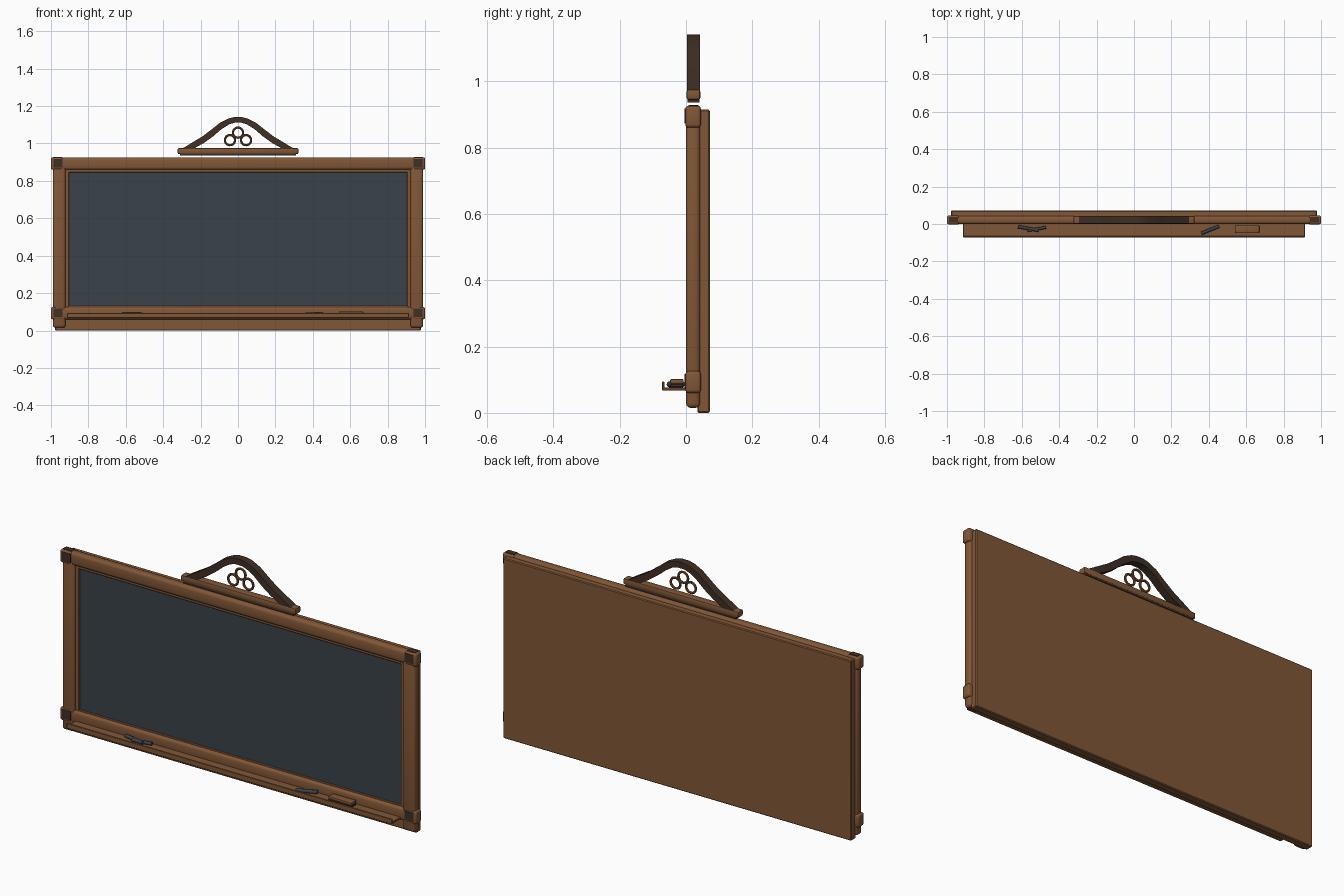
import bpy, bmesh, math
from mathutils import Vector

if "Cube" in bpy.data.objects:
    bpy.data.objects.remove(bpy.data.objects["Cube"])


def mat(name, rgb):
    m = bpy.data.materials.new(name)
    m.diffuse_color = (*rgb, 1)
    m.use_nodes = True
    m.node_tree.nodes["Principled BSDF"].inputs["Base Color"].default_value = m.diffuse_color
    return m


WOOD = mat("warm wood", (0.22, 0.095, 0.038))
DARK = mat("dark wood", (0.050, 0.029, 0.018))
SLATE = mat("slate", (0.042, 0.055, 0.068))


def finish(name, bm, material):
    bmesh.ops.recalc_face_normals(bm, faces=bm.faces)
    me = bpy.data.meshes.new(name)
    bm.to_mesh(me)
    bm.free()
    ob = bpy.data.objects.new(name, me)
    bpy.context.collection.objects.link(ob)
    me.materials.append(material)
    bpy.context.view_layer.objects.active = ob
    bpy.ops.object.select_all(action='DESELECT')
    ob.select_set(True)
    bpy.ops.object.shade_smooth_by_angle(angle=math.radians(35))
    return ob


def box(name, x, y, z, material, bevel=0.0, segs=3, angle=0.0):
    """Box from (min, max) ranges, optionally bevelled and turned about z."""
    bm = bmesh.new()
    bmesh.ops.create_cube(bm, size=1)
    for v in bm.verts:
        v.co = Vector([v.co[i] * (r[1] - r[0]) for i, r in enumerate((x, y, z))])
    if bevel:
        bmesh.ops.bevel(bm, geom=bm.edges[:], offset=bevel, segments=segs,
                        profile=0.5, affect='EDGES')
    ob = finish(name, bm, material)
    ob.location = [(r[0] + r[1]) / 2 for r in (x, y, z)]
    ob.rotation_euler.z = angle
    return ob


def rod(name, a, b, radius, material, sides=12):
    a, b = Vector(a), Vector(b)
    bm = bmesh.new()
    bmesh.ops.create_cone(bm, cap_ends=True, segments=sides, radius1=radius,
                          radius2=radius, depth=(b - a).length)
    ob = finish(name, bm, material)
    ob.location = (a + b) / 2
    ob.rotation_euler = (b - a).to_track_quat('Z', 'Y').to_euler()
    return ob


def ring(name, x, y, z, R, r, material, n=24, k=8):
    bm = bmesh.new()
    loops = []
    for i in range(n):
        a = 2 * math.pi * i / n
        loop = []
        for j in range(k):
            t = 2 * math.pi * j / k
            d = R + r * math.cos(t)
            loop.append(bm.verts.new((x + d * math.cos(a), y + r * math.sin(t),
                                      z + d * math.sin(a))))
        loops.append(loop)
    for i in range(n):
        p, q = loops[i], loops[(i + 1) % n]
        for j in range(k):
            bm.faces.new((p[j], q[j], q[(j + 1) % k], p[(j + 1) % k]))
    return finish(name, bm, material)


# backing board and writing surface
box("back_board", (-0.978, 0.978), (0.034, 0.072), (0.0, 0.914), WOOD, 0.004, 1)
box("slate_panel", (-0.91, 0.91), (0.022, 0.036), (0.12, 0.855), SLATE)

# outer frame
box("top_rail", (-0.97, 0.97), (0.0, 0.043), (0.86, 0.925), WOOD, 0.014)
box("bottom_rail", (-0.97, 0.97), (0.0, 0.043), (0.06, 0.125), WOOD, 0.014)
for s, side in ((-1, "left"), (1, "right")):
    xs = lambda a, b: tuple(sorted((s * a, s * b)))
    box(side + "_stile", xs(0.922, 0.99), (0.0, 0.043), (0.015, 0.92), WOOD, 0.014)
    # stepped inner trim
    box(side + "_inner_trim", xs(0.903, 0.93), (0.014, 0.036), (0.124, 0.862), WOOD, 0.003, 1)
    # corner blocks with dark inlays on the front and top
    for z, level in ((0.06, "lower"), (0.86, "upper")):
        box(f"{side}_{level}_corner_block", xs(0.935, 1.0), (-0.002, 0.045),
            (z, z + 0.066), WOOD, 0.01)
        box(f"{side}_{level}_corner_inlay", xs(0.938, 0.987), (-0.004, 0.004),
            (z + 0.012, z + 0.058), DARK)
    box(side + "_top_inlay", xs(0.942, 0.988), (0.008, 0.037), (0.922, 0.928), DARK)
box("top_inner_trim", (-0.92, 0.92), (0.014, 0.036), (0.845, 0.87), WOOD, 0.003, 1)
box("bottom_inner_trim", (-0.92, 0.92), (0.014, 0.036), (0.115, 0.13), WOOD, 0.003, 1)

# chalk tray with front lip
box("tray_floor", (-0.913, 0.913), (-0.072, 0.01), (0.067, 0.077), WOOD, 0.002, 1)
box("tray_lip", (-0.913, 0.913), (-0.072, -0.065), (0.067, 0.094), WOOD, 0.002, 1)

# eraser and chalk sticks
box("eraser_felt", (0.54, 0.67), (-0.047, -0.008), (0.077, 0.088), DARK, 0.002, 1)
box("eraser_handle", (0.54, 0.67), (-0.048, -0.007), (0.088, 0.102), WOOD, 0.004, 2)
rod("chalk_a", (-0.62, -0.014, 0.086), (-0.51, -0.034, 0.086), 0.009, SLATE)
rod("chalk_b", (-0.57, -0.035, 0.086), (-0.47, -0.018, 0.086), 0.008, SLATE)
rod("chalk_c", (0.36, -0.05, 0.086), (0.455, -0.012, 0.086), 0.009, SLATE)

# crest: base bar, bell-shaped band and three rings
box("crest_base", (-0.323, 0.323), (0.002, 0.043), (0.944, 0.975), WOOD, 0.006, 2)
box("crest_foot", (-0.31, 0.31), (0.004, 0.041), (0.936, 0.946), DARK)

half = [(0.305, 0.968, 0.95), (0.25, 1.002, 0.972), (0.19, 1.038, 1.004), (0.14, 1.076, 1.038),
        (0.095, 1.112, 1.075), (0.05, 1.134, 1.102), (0.02, 1.141, 1.111)]
path = [(-x, t, b) for x, t, b in half] + half[::-1]
bm = bmesh.new()
prev = None
for x, t, b in path:
    xb = x * 0.95
    b = max(b, 0.962)
    sec = [bm.verts.new(p) for p in ((x, 0.003, t), (x, 0.042, t),
                                     (xb, 0.042, b), (xb, 0.003, b))]
    if prev:
        for j in range(4):
            bm.faces.new((prev[j], sec[j], sec[(j + 1) % 4], prev[(j + 1) % 4]))
    else:
        bm.faces.new(sec)
    prev = sec
bm.faces.new(prev)
finish("crest_arch", bm, DARK)

for i, (x, z) in enumerate(((0, 1.058), (-0.043, 1.018), (0.043, 1.018))):
    ring(f"crest_ring_{i + 1}", x, 0.022, z, 0.027, 0.006, WOOD)
